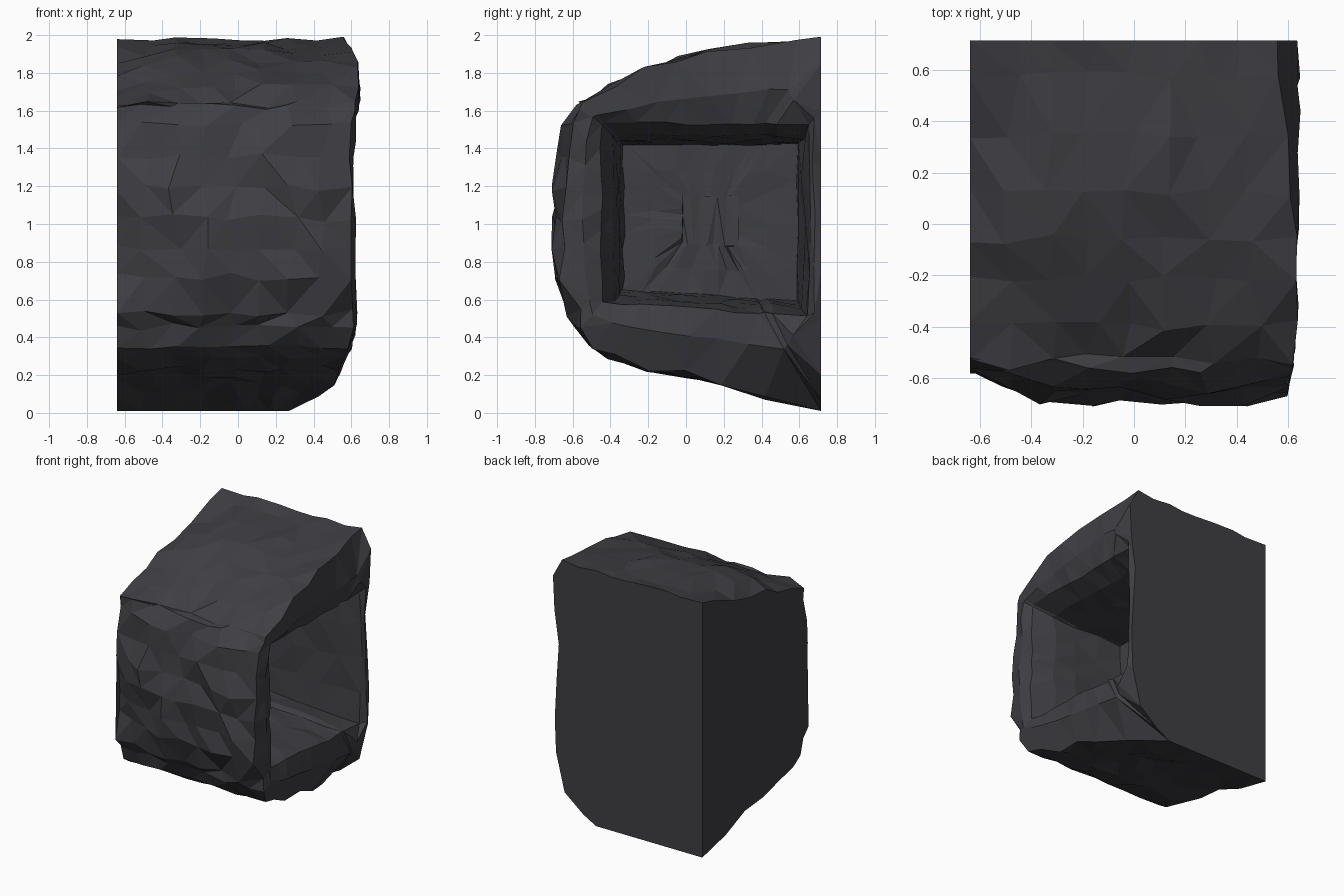
import bpy, bmesh, math, random
from mathutils import Vector

if "Cube" in bpy.data.objects:
    bpy.data.objects.remove(bpy.data.objects["Cube"])

random.seed(5)

# Side profile (y, z): back edge, sloping top, bulging front, rising underside
PROFILE = [(0.715, 0.01), (0.715, 0.07), (0.715, 0.2), (0.715, 0.75), (0.715, 1.05),
           (0.715, 1.33), (0.715, 1.85), (0.715, 1.98), (0.58, 1.975), (0.35, 1.945),
           (0.12, 1.91), (-0.06, 1.87), (-0.22, 1.81), (-0.4, 1.72), (-0.54, 1.63),
           (-0.63, 1.52), (-0.66, 1.36), (-0.68, 1.19), (-0.69, 1.03), (-0.68, 0.87),
           (-0.66, 0.72), (-0.6, 0.53), (-0.5, 0.36), (-0.4, 0.3), (-0.2, 0.235),
           (0.0, 0.205), (0.2, 0.155), (0.42, 0.09)]
CENTRE = Vector((0.1, 1.04))     # centre of the side recess
MOUTH = (0.55, 0.49)             # half sizes of the recess opening


def ray_to_profile(d):
    """Distance from the centre to the outline along direction d."""
    for a, b in zip(PROFILE, PROFILE[1:] + PROFILE[:1]):
        a, b = Vector(a) - CENTRE, Vector(b) - CENTRE
        e = b - a
        den = d.x * e.y - d.y * e.x
        if abs(den) < 1e-9:
            continue
        t = (a.x * e.y - a.y * e.x) / den
        s = (a.x * d.y - a.y * d.x) / den
        if t > 0 and -1e-4 <= s <= 1 + 1e-4:
            return t
    return 0.6


def rect_point(d, half, centre):
    """Point on a rectangle, matched to the opening along direction d."""
    t = min(MOUTH[0] / max(abs(d.x), 1e-6), MOUTH[1] / max(abs(d.y), 1e-6))
    return Vector((centre[0] + d.x * t / MOUTH[0] * half[0],
                   centre[1] + d.y * t / MOUTH[1] * half[1]))


def jit(a):
    return random.uniform(-a, a)


# Shared ray directions: every outline vertex plus the four recess corners
angles = [math.atan2(z - CENTRE.y, y - CENTRE.x) for y, z in PROFILE]
angles += [math.atan2(sz * MOUTH[1], sy * MOUTH[0]) for sy in (1, -1) for sz in (1, -1)]
dirs = [Vector((math.cos(a), math.sin(a))) for a in sorted(angles)]
outline = [CENTRE + d * ray_to_profile(d) for d in dirs]

# Right edge is cut away towards the bottom and slightly at the top (z, x)
EDGE = [(0.0, 0.26), (0.04, 0.3), (0.1, 0.44), (0.16, 0.51), (0.3, 0.57), (0.46, 0.61),
        (0.8, 0.61), (1.2, 0.6), (1.4, 0.595), (1.7, 0.63), (1.87, 0.64), (1.98, 0.57), (2.1, 0.56)]


def right_limit(z):
    for (z0, x0), (z1, x1) in zip(EDGE, EDGE[1:]):
        if z <= z1:
            return x0 + (x1 - x0) * (z - z0) / (z1 - z0)
    return EDGE[-1][1]


bm = bmesh.new()
rings = []

# Outer shell from left to right; the left end is trimmed flatter
TRIM = {-0.64: 1.0, -0.48: 0.5}
for x in (-0.64, -0.48, -0.33, -0.17, -0.02, 0.14, 0.3, 0.47, 0.62):
    ring = []
    for p in outline:
        y, z = p
        back = y > 0.7
        px = x if x < 0 else x * right_limit(max(z, 0.0)) / 0.62
        k = TRIM.get(x, 0.0)
        z += k * min(0.0, 1.97 - (0.71 - y) * 0.27 - z)
        y += k * max(0.0, -0.55 - y)
        if x == 0.62:
            y *= 0.97 if y < 0 else 1.0
        if x > -0.6:
            px += jit(0.04) if x < 0.6 else jit(0.012)
        if not back:
            y += jit(0.035 if y < -0.5 else 0.02)
            z += jit(0.022)
        elif z > 1.95:
            z += jit(0.012)
        ring.append(bm.verts.new((px, y, min(max(z, 0.0), 2.0))))
    rings.append(ring)

# Rim around the opening
ring = []
for d, p in zip(dirs, outline):
    q = p.lerp(rect_point(d, MOUTH, CENTRE), 0.6)
    ring.append(bm.verts.new((right_limit(q.y) + 0.015 + jit(0.01), q.x + jit(0.008), q.y + jit(0.008))))
rings.append(ring)

# Tapered recess walls, floor falling slightly to the back, and the end wall
END = -0.15
for x, hy, hz, j, jx in ((0.59, 0.55, 0.49, 0.01, 0.01), (0.43, 0.51, 0.45, 0.012, 0.02),
                         (0.25, 0.49, 0.425, 0.012, 0.02), (0.05, 0.475, 0.41, 0.012, 0.02),
                         (END, 0.46, 0.4, 0.008, 0.0), (END, 0.3, 0.26, 0.01, 0.012),
                         (END, 0.15, 0.13, 0.005, 0.012)):
    cy = 0.1 if x > 0.5 else 0.13
    ring = []
    for d in dirs:
        q = rect_point(d, (hy, hz), (cy, CENTRE.y - 0.02 * (x < 0.5)))
        tilt = -0.07 * (q.x - cy) if q.y < CENTRE.y else 0.0
        ring.append(bm.verts.new((x + jit(jx), q.x + jit(j), q.y + tilt + jit(j))))
    rings.append(ring)

# Join rings and close both ends
n = len(dirs)
for a, b in zip(rings, rings[1:]):
    for i in range(n):
        k = (i + 1) % n
        bm.faces.new((a[i], a[k], b[k], b[i]))
bm.faces.new(rings[0])
bm.faces.new(rings[-1])
bmesh.ops.triangulate(bm, faces=bm.faces[:])
bmesh.ops.recalc_face_normals(bm, faces=bm.faces[:])

mesh = bpy.data.meshes.new("hollow_rock")
bm.to_mesh(mesh)
bm.free()
rock = bpy.data.objects.new("hollow_rock", mesh)
bpy.context.collection.objects.link(rock)

# Dark stone colour
stone = bpy.data.materials.new("dark_stone")
stone.diffuse_color = (0.05, 0.05, 0.058, 1.0)
stone.use_nodes = True
stone.node_tree.nodes["Principled BSDF"].inputs["Base Color"].default_value = stone.diffuse_color
mesh.materials.append(stone)
